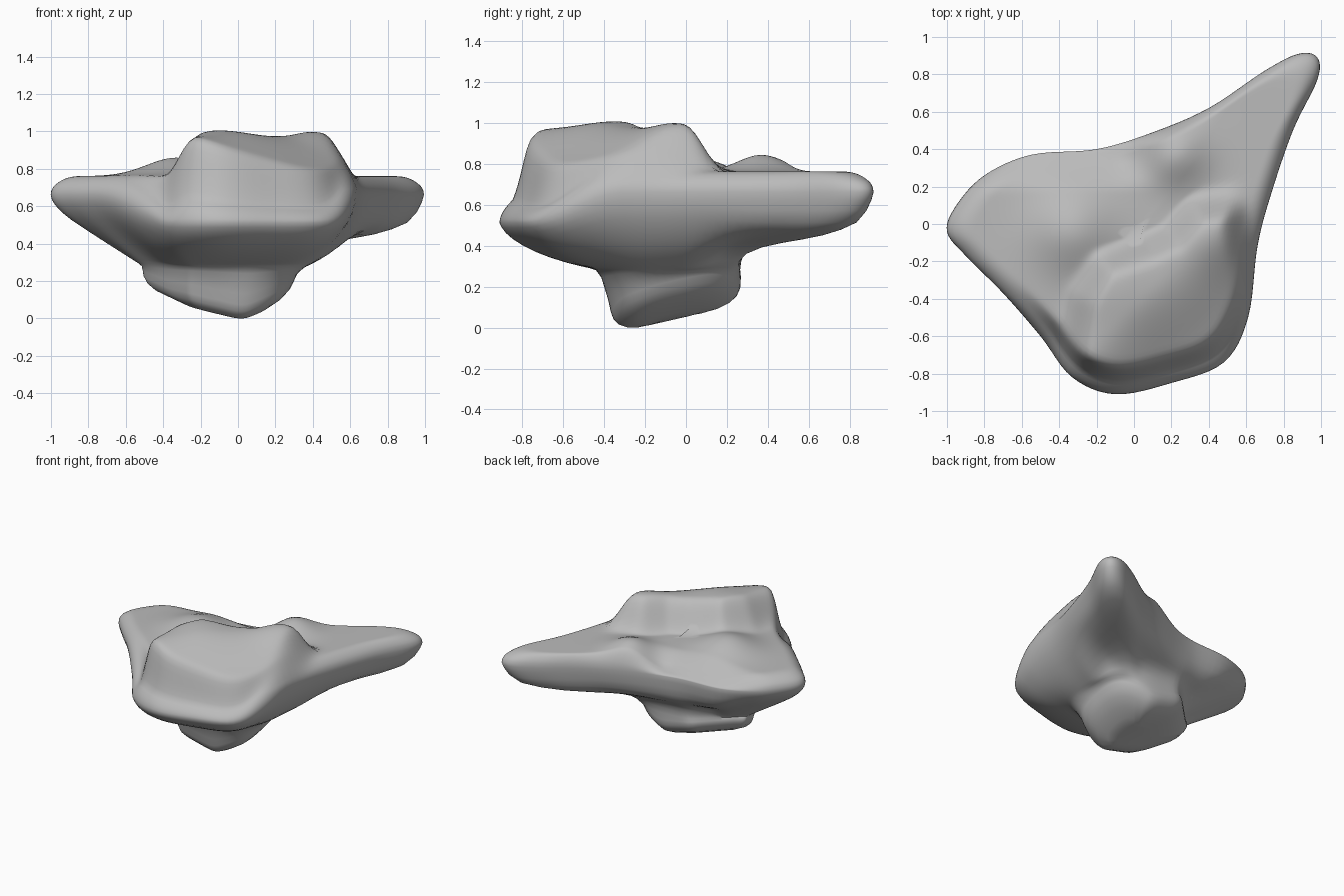
import bpy, bmesh, math
from mathutils import Vector

if "Cube" in bpy.data.objects:
    bpy.data.objects.remove(bpy.data.objects["Cube"], do_unlink=True)

# Plan outlines: the widest rim, and the raised plateau
RIM = [(-1, -.04), (-.95, .1), (-.8, .26), (-.55, .37), (-.2, .4), (.1, .49),
       (.4, .62), (.7, .82), (.88, .91), (.98, .89), (.98, .77), (.85, .5),
       (.73, .15), (.66, -.12), (.61, -.5), (.48, -.74), (.2, -.85),
       (-.1, -.91), (-.33, -.82), (-.5, -.6), (-.7, -.37), (-.9, -.17)]
PLATEAU = [(-.3, -.95), (.62, -.95), (.54, -.3), (.48, .03), (.37, .02),
           (.25, -.12), (.1, -.19), (-.12, -.26), (-.22, -.42)]
CENTRE = Vector((0, -.05))
STEPS = 6


def smooth(t):
    t = min(1, max(0, t))
    return t * t * (3 - 2 * t)


def closed_curve(points):
    """Smooth closed curve through the points."""
    pts = [Vector(p) for p in points]
    n = len(pts)
    out = []
    for i in range(n):
        a, b, c, d = (pts[(i + k) % n] for k in (-1, 0, 1, 2))
        for s in range(STEPS):
            t = s / STEPS
            out.append(.5 * (2 * b + (c - a) * t + (2 * a - 5 * b + 4 * c - d) * t ** 2
                             + (3 * b - a - 3 * c + d) * t ** 3))
    return out


def segment_distance(p, a, b):
    ab = b - a
    t = min(1, max(0, (p - a).dot(ab) / ab.length_squared))
    return (p - a - ab * t).length


def signed_distance(p, poly):
    """Distance to a polygon, positive inside."""
    inside, best = False, 9
    for i in range(len(poly)):
        a, b = Vector(poly[i - 1]), Vector(poly[i])
        best = min(best, segment_distance(p, a, b))
        if (a.y > p.y) != (b.y > p.y):
            if p.x < a.x + (p.y - a.y) / (b.y - a.y) * (b.x - a.x):
                inside = not inside
    return best if inside else -best


def bump(p, x, y, radius):
    return math.exp(-((p - Vector((x, y))).length / radius) ** 2)


def frontness(p):
    return smooth((-.3 - p.y) / .5)


def top_height(p):
    """Ledge with two mounds and a sloping back, below a tilted plateau."""
    plateau = smooth((signed_distance(p, PLATEAU) + .16) / .19)
    crown = .98 + .035 * bump(p, -.1, -.35, .2) + .03 * bump(p, .42, -.08, .15)
    crown -= .2 * smooth(((p.x - p.y) / math.sqrt(2) - .3) / .55)
    ground = .77 + .1 * bump(p, -.33, -.04, .22) + .085 * bump(p, .23, .37, .16)
    ground -= .08 * smooth((p.y - .17) / .22) * smooth((.2 - p.x) / .3)
    return ground + (crown - ground) * plateau


def rim_height(p):
    return .67 - .15 * frontness(p)


def foot_height(p):
    return .23 * max(0, p.y + .25) + .24 * max(0, -p.x) + .45 * max(0, p.x - .05)


def oval(p, cx, cy, rx, ry):
    """Rounded box with clipped right corners, in the direction of a rim point."""
    d = (p - CENTRE).normalized()
    k = (abs(d.x / rx) ** 3 + abs(d.y / ry) ** 3) ** (-1 / 3)
    if d.x < 0:
        clip = .82 - .06 * smooth(.5 + d.y * 2)
        k = min(k, clip * rx * math.sqrt(2) / (abs(d.y) - d.x))
    return Vector((cx, cy)) + d * k


rim = closed_curve(RIM)
rings = []

# Foot: sloping sole, rounded edge, then the neck
for scale, lift in ((.25, 0), (.5, 0), (.72, .003), (.87, .02), (.96, .045), (1, .08), (1, .11)):
    ring = []
    for p in rim:
        q = oval(p, -.1, -.05, .41, .32)
        q = Vector((-.08, -.1)).lerp(q, scale)
        ring.append((q.x, q.y, foot_height(q) + lift))
    rings.append(ring)

# Underside: bellied at the front, straight to the right tip, arched at the back
for t, belly, arch in ((0, 0, 0), (.04, .01, .13), (.08, .03, .21), (.2, .08, .3),
                       (.35, .16, .35), (.5, .26, .39), (.65, .38, .44), (.78, .52, .51),
                       (.88, .66, .61), (.95, .79, .76), (.985, .9, .9), (1, 1, 1)):
    ring = []
    for p in rim:
        q = oval(p, -.07, -.08, .44, .34).lerp(p, t)
        f = belly + (arch - belly) * smooth((p.y - .05) / .4)
        tip = .82 * t + .18 * (1 - math.sqrt(1 - t ** 8))
        f += (tip - f) * smooth((-.45 - p.x) / .35)
        ring.append((q.x, q.y, .29 + (rim_height(p) - .29) * f))
    rings.append(ring)

# Top: shoulder (round at the back, stepped at the front), then ledge and plateau
inward = [.997, .99, .98, .965, .945, .925, .91, .895, .88, .865, .85, .835]
inward += [.81 - .03 * i for i in range(26)]
for t in inward:
    round_edge = math.sqrt(1 - max(0, (t - .85) / .15) ** 2)
    step_edge = .32 * math.sqrt(min(1, (1 - t) / .09)) + .68 * smooth((.93 - t) / .11)
    ring = []
    for p in rim:
        q = CENTRE.lerp(p, t)
        low = rim_height(p)
        g = round_edge + (step_edge - round_edge) * frontness(p)
        ring.append((q.x, q.y, low + (top_height(q) - low) * g))
    rings.append(ring)

# Skin the rings
bm = bmesh.new()
loops = [[bm.verts.new(co) for co in ring] for ring in rings]
count = len(rim)
for low, high in zip(loops, loops[1:]):
    for i in range(count):
        j = (i + 1) % count
        bm.faces.new((low[i], low[j], high[j], high[i]))
bm.faces.new(loops[0])
bm.faces.new(loops[-1])
for _ in range(3):
    bmesh.ops.smooth_vert(bm, verts=[v for v in bm.verts if v.co.z < .5 or v.co.z > .72],
                          factor=.4, use_axis_x=True, use_axis_y=True, use_axis_z=True)
bmesh.ops.recalc_face_normals(bm, faces=bm.faces)
floor = min(v.co.z for v in bm.verts)
bmesh.ops.translate(bm, verts=bm.verts, vec=(0, 0, -floor))
mesh = bpy.data.meshes.new("rock_ledge")
bm.to_mesh(mesh)
bm.free()
rock = bpy.data.objects.new("rock_ledge", mesh)
bpy.context.collection.objects.link(rock)

# Stone colour
stone = bpy.data.materials.new("grey stone")
stone.use_nodes = True
grey = (.5, .5, .5, 1)
stone.diffuse_color = grey
stone.node_tree.nodes["Principled BSDF"].inputs["Base Color"].default_value = grey
mesh.materials.append(stone)

bpy.context.view_layer.objects.active = rock
rock.select_set(True)
bpy.ops.object.shade_smooth_by_angle(angle=math.radians(50))
